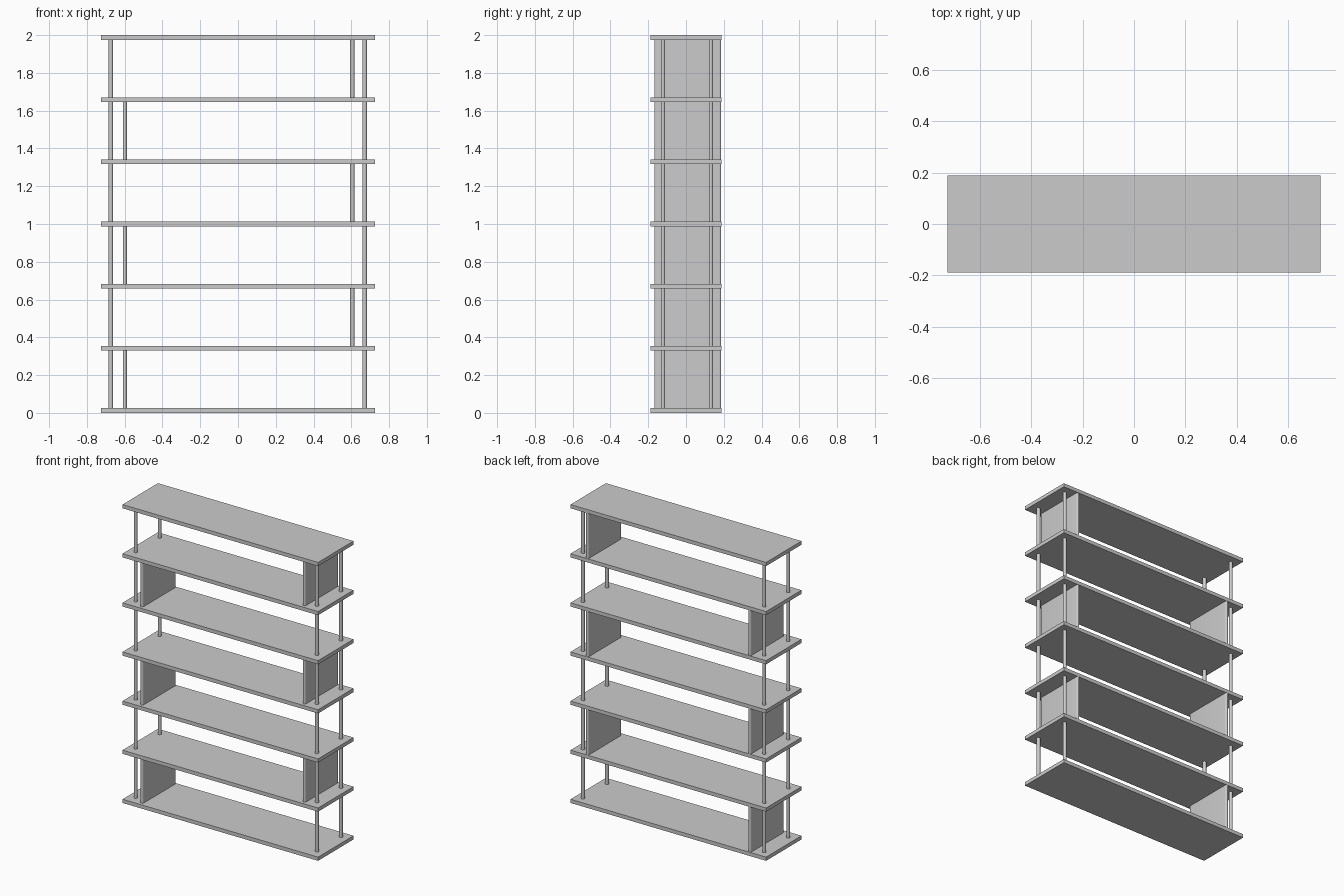
import bpy
import math

if "Cube" in bpy.data.objects:
    bpy.data.objects.remove(bpy.data.objects["Cube"])

W, D, H = 1.45, 0.375, 2.0     # overall size
T = 0.025                      # shelf thickness
LEVELS = 6
PITCH = (H - T) / LEVELS
PANEL_T = 0.022
PANEL_Y = (-0.168, 0.1865)


def box(name, size, loc):
    bpy.ops.mesh.primitive_cube_add(size=1, location=loc)
    ob = bpy.context.object
    ob.name = name
    ob.scale = size
    bpy.ops.object.transform_apply(location=False, rotation=False, scale=True)
    return ob


def prism(name, outline, z0, z1):
    """Extrude a plan outline upward."""
    n = len(outline)
    verts = [(x, y, z) for z in (z0, z1) for x, y in outline]
    faces = [tuple(reversed(range(n))), tuple(range(n, 2 * n))]
    faces += [(i, (i + 1) % n, n + (i + 1) % n, n + i) for i in range(n)]
    me = bpy.data.meshes.new(name)
    me.from_pydata(verts, [], faces)
    ob = bpy.data.objects.new(name, me)
    bpy.context.collection.objects.link(ob)
    bpy.ops.object.select_all(action='DESELECT')
    bpy.context.view_layer.objects.active = ob
    ob.select_set(True)
    bpy.ops.object.shade_smooth_by_angle(angle=math.radians(40))
    return ob


# Shelves
for i in range(LEVELS + 1):
    box(f"shelf_{i}", (W, D, T), (0, 0, T / 2 + i * PITCH))

# Round posts and alternating side panels between the shelves
for i in range(LEVELS):
    z0, z1 = T + i * PITCH, (i + 1) * PITCH
    for x in (-0.673, 0.671):
        for y in (-0.122, 0.132):
            bpy.ops.mesh.primitive_cylinder_add(
                vertices=32, radius=0.0115, depth=z1 - z0,
                location=(x, y, (z0 + z1) / 2))
            bpy.context.object.name = f"post_{i}"
            bpy.ops.object.shade_smooth_by_angle(angle=math.radians(40))

    # Panel with rounded front and back edges
    px = -0.599 if i % 2 == 0 else 0.605
    r = PANEL_T / 2
    outline = []
    for k in range(13):
        a = math.pi * k / 12
        outline.append((px + r * math.cos(a), PANEL_Y[1] - r + r * math.sin(a)))
    for k in range(13):
        a = math.pi + math.pi * k / 12
        outline.append((px + r * math.cos(a), PANEL_Y[0] + r + r * math.sin(a)))
    prism(f"side_panel_{i}", outline, z0, z1)
